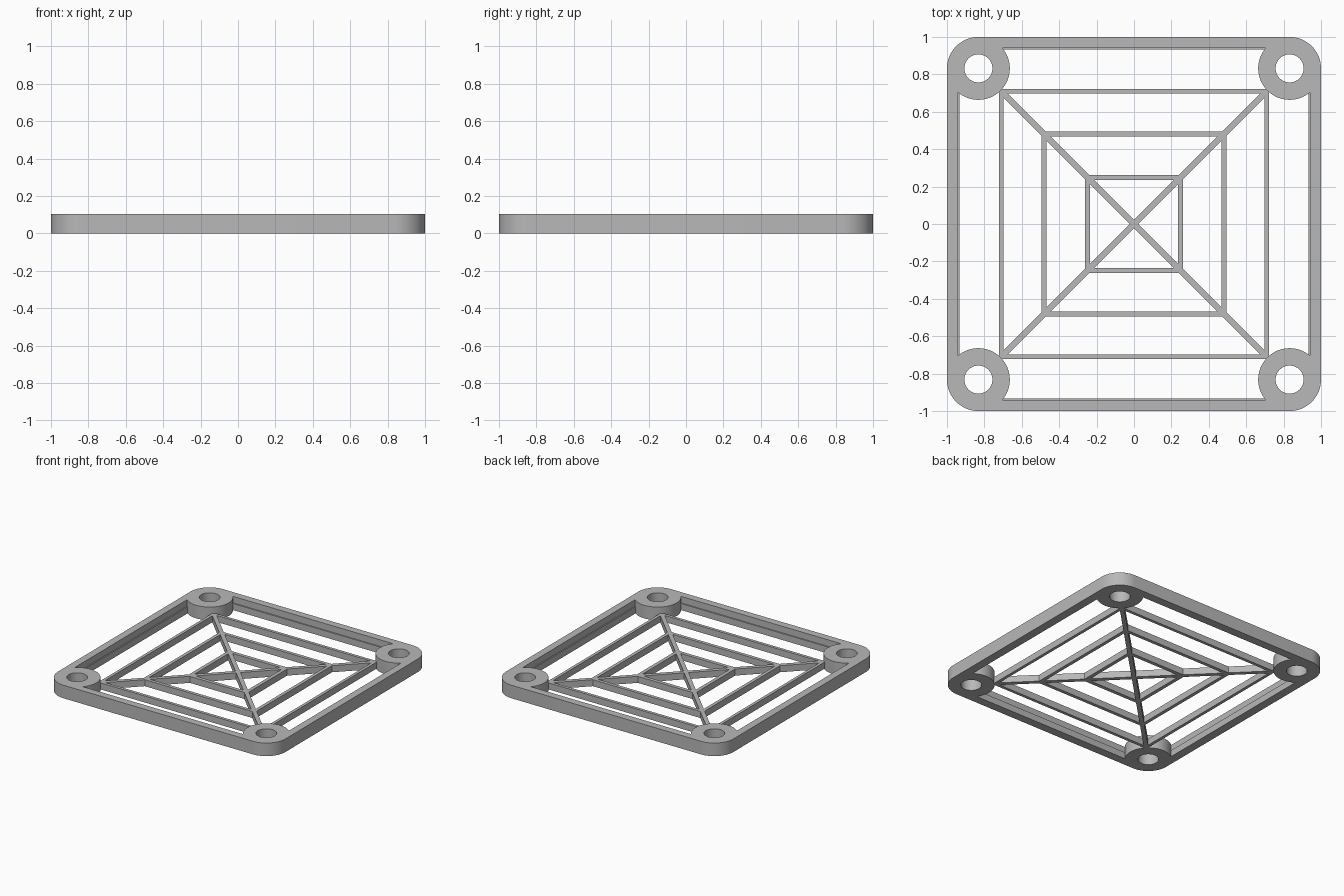
import bpy, bmesh, math

if "Cube" in bpy.data.objects:
    bpy.data.objects.remove(bpy.data.objects["Cube"])

H = 0.104          # full height
LH = 0.052         # grille and ledge height
C, R, HOLE = 0.832, 0.168, 0.075   # corner boss centre, radius, bolt hole radius

grey = bpy.data.materials.new("plain grey")
grey.diffuse_color = (0.48, 0.48, 0.48, 1)
grey.use_nodes = True
grey.node_tree.nodes["Principled BSDF"].inputs["Base Color"].default_value = grey.diffuse_color


def turn(pts, k):
    """Rotate 2D points by k quarter turns."""
    for _ in range(k):
        pts = [(-y, x) for x, y in pts]
    return pts


def prisms(name, outlines, z0, z1):
    """One object made of upright prisms, one per counter-clockwise outline."""
    bm = bmesh.new()
    for pts in outlines:
        low = [bm.verts.new((x, y, z0)) for x, y in pts]
        top = [bm.verts.new((x, y, z1)) for x, y in pts]
        bm.faces.new(low[::-1])
        bm.faces.new(top)
        n = len(pts)
        for i in range(n):
            j = (i + 1) % n
            bm.faces.new((low[i], low[j], top[j], top[i]))
    me = bpy.data.meshes.new(name)
    bm.to_mesh(me)
    bm.free()
    ob = bpy.data.objects.new(name, me)
    bpy.context.collection.objects.link(ob)
    return ob


def cut(ob, *cutters):
    """Subtract the cutters, then discard them."""
    for c in cutters:
        m = ob.modifiers.new("cut", 'BOOLEAN')
        m.operation, m.solver, m.object = 'DIFFERENCE', 'EXACT', c
    bpy.context.view_layer.update()
    dg = bpy.context.evaluated_depsgraph_get()
    me = bpy.data.meshes.new_from_object(ob.evaluated_get(dg))
    ob.modifiers.clear()
    ob.data = me
    me.materials.clear()
    me.materials.append(grey)
    for c in cutters:
        bpy.data.objects.remove(c)


def arc(cx, cy, r, a0, a1, n):
    return [(cx + r * math.cos(a0 + (a1 - a0) * i / n),
             cy + r * math.sin(a0 + (a1 - a0) * i / n)) for i in range(n + 1)]


LOWER, UPPER = 0.932, 0.941        # half widths of the opening below and above the ledge


def opening(e):
    """Square opening whose corners are bitten off by the round bosses."""
    a = math.acos((LOWER - C) / R)
    corner = arc(C, C, R, -a, a - 1.5 * math.pi, 40)
    if e > LOWER:
        s = math.sqrt(R * R - (e - C) ** 2)
        corner = [(e, C - s)] + corner + [(C - s, e)]
    return [p for k in range(4) for p in turn(corner, k)]


# Outer frame with corner bosses, bolt holes and stepped inner wall
corner = arc(C, C, R, 0, math.pi / 2, 16)
frame = prisms("frame", [[p for k in range(4) for p in turn(corner, k)]], 0, H)
bolt = arc(C, C, HOLE, 0, 2 * math.pi, 40)[:-1]
cut(frame,
    prisms("opening_cutter", [opening(LOWER)], -0.1, 0.3),
    prisms("ledge_cutter", [opening(UPPER)], LH, 0.3),
    prisms("bolt_cutter", [turn(bolt, k) for k in range(4)], -0.1, 0.3))

# Grille: concentric squares joined by diagonal bars
D = 0.023                                                # diagonal bar half width along an axis
wells = []
for inner, outer in ((D, 0.234), (0.263, 0.468), (0.495, 0.699)):
    w = [(outer - D, outer), (D - outer, outer), (D - inner, inner)]
    if inner > D:
        w.append((inner - D, inner))
    wells += [turn(w, k) for k in range(4)]
S = 0.723
grille = prisms("grille", [[(S, S), (-S, S), (-S, -S), (S, -S)]], 0, LH)
cut(grille, prisms("well_cutter", wells, -0.1, 0.3))

# Smooth the round walls, keep the edges crisp
for ob in (frame, grille):
    bpy.ops.object.select_all(action='DESELECT')
    ob.select_set(True)
    bpy.context.view_layer.objects.active = ob
    bpy.ops.object.shade_smooth_by_angle(angle=math.radians(30))
